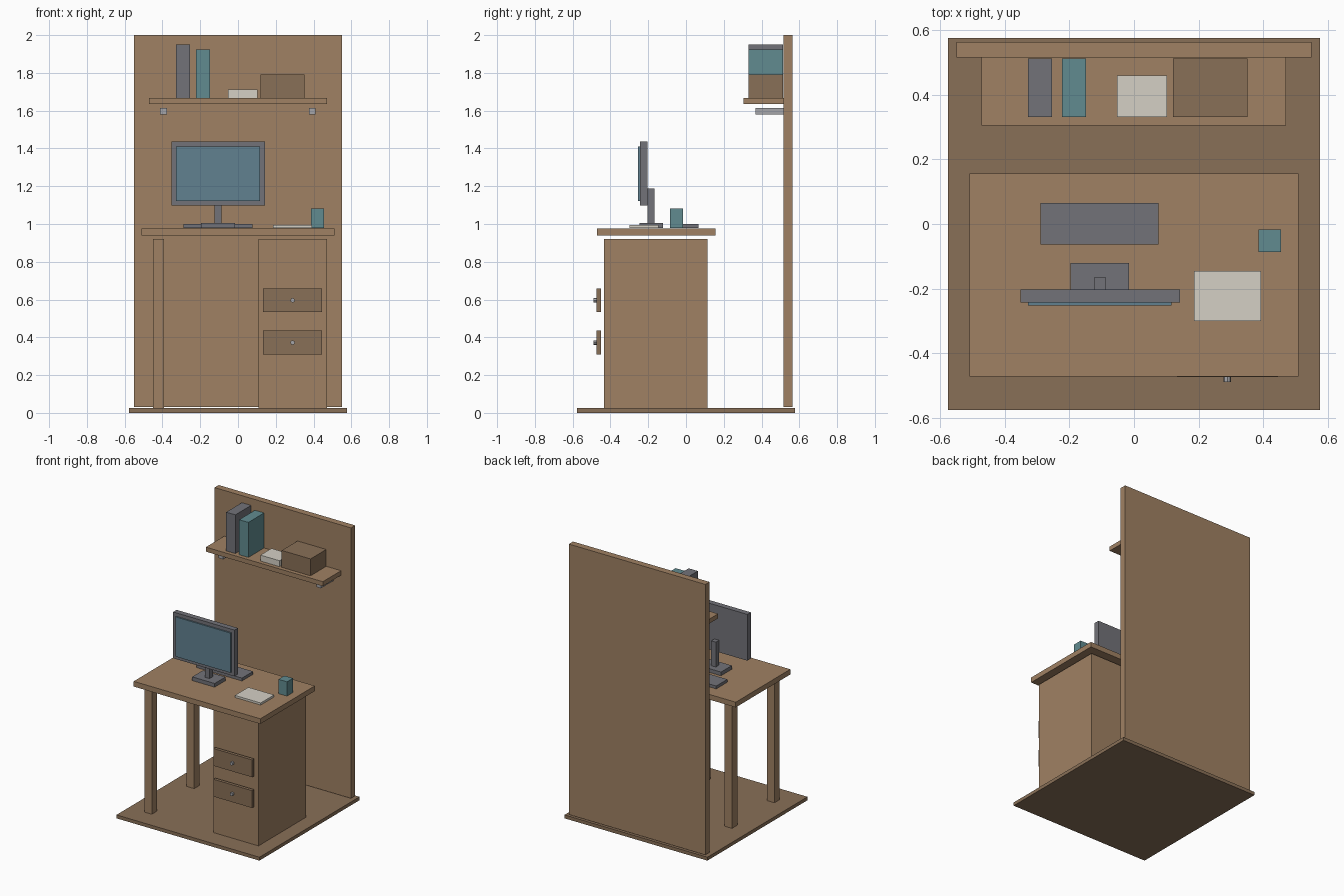
import bpy
import math

if "Cube" in bpy.data.objects:
    bpy.data.objects.remove(bpy.data.objects["Cube"])


def material(name, r, g, b):
    m = bpy.data.materials.new(name)
    m.diffuse_color = (r, g, b, 1)
    m.use_nodes = True
    m.node_tree.nodes["Principled BSDF"].inputs["Base Color"].default_value = m.diffuse_color
    return m


WOOD = material("wood", 0.35, 0.22, 0.125)
DARK_WOOD = material("dark_wood", 0.25, 0.16, 0.095)
DARK = material("dark_grey", 0.17, 0.17, 0.19)
TEAL = material("teal", 0.12, 0.26, 0.28)
SCREEN = material("screen_blue", 0.12, 0.22, 0.28)
PAPER = material("paper", 0.66, 0.63, 0.56)
METAL = material("metal", 0.38, 0.38, 0.40)


def box(name, x, y, z, mat):
    """Box from (min, max) ranges on each axis."""
    bpy.ops.mesh.primitive_cube_add(
        size=1, location=[(a + b) / 2 for a, b in (x, y, z)])
    ob = bpy.context.object
    ob.name = name
    ob.scale = [b - a for a, b in (x, y, z)]
    bpy.ops.object.transform_apply(location=False, rotation=False, scale=True)
    ob.data.materials.append(mat)
    return ob


# Floor slab and back wall
box("floor_slab", (-0.576, 0.576), (-0.576, 0.576), (0, 0.025), DARK_WOOD)
box("back_wall", (-0.55, 0.55), (0.515, 0.563), (0.03, 2.0), WOOD)

# Desk: top, two left legs, drawer cabinet on the right
box("desk_top", (-0.51, 0.51), (-0.472, 0.156), (0.938, 0.976), WOOD)
for name, y0 in (("front_leg", -0.434), ("back_leg", 0.054)):
    box(name, (-0.451, -0.391), (y0, y0 + 0.06), (0.025, 0.92), WOOD)
box("drawer_cabinet", (0.108, 0.47), (-0.435, 0.114), (0.025, 0.92), WOOD)

# Drawer fronts with round knobs
for name, z in (("lower", 0.372), ("upper", 0.596)):
    box(name + "_drawer_front", (0.133, 0.446), (-0.473, -0.45),
        (z - 0.063, z + 0.063), DARK_WOOD)
    bpy.ops.mesh.primitive_cylinder_add(
        vertices=8, radius=0.012, depth=0.017,
        location=(0.289, -0.481, z), rotation=(math.pi / 2, 0, 0))
    knob = bpy.context.object
    knob.name = name + "_drawer_knob"
    knob.data.materials.append(METAL)

# Monitor
box("monitor_case", (-0.352, 0.142), (-0.243, -0.203), (1.099, 1.436), DARK)
box("monitor_screen", (-0.328, 0.116), (-0.253, -0.243), (1.122, 1.411), SCREEN)
box("monitor_stem", (-0.124, -0.087), (-0.203, -0.166), (1.006, 1.187), DARK)
box("monitor_foot", (-0.197, -0.016), (-0.246, -0.121), (0.979, 1.006), DARK)

# Items on the desk
box("keyboard", (-0.289, 0.076), (-0.063, 0.065), (0.979, 1.0), DARK)
box("notepad", (0.185, 0.393), (-0.3, -0.145), (0.979, 0.994), PAPER)
box("pen_cup", (0.386, 0.455), (-0.086, -0.017), (0.979, 1.083), TEAL)

# Wall shelf and brackets
box("shelf", (-0.472, 0.47), (0.305, 0.515), (1.634, 1.667), WOOD)
for name, x in (("left", -0.395), ("right", 0.393)):
    box(name + "_shelf_bracket", (x - 0.018, x + 0.018), (0.368, 0.515),
        (1.579, 1.615), METAL)

# Items on the shelf
box("dark_binder", (-0.328, -0.254), (0.332, 0.513), (1.668, 1.95), DARK)
box("teal_binder", (-0.223, -0.149), (0.332, 0.513), (1.668, 1.923), TEAL)
box("paper_stack", (-0.052, 0.102), (0.332, 0.46), (1.668, 1.711), PAPER)
box("storage_box", (0.12, 0.352), (0.332, 0.513), (1.668, 1.791), DARK_WOOD)
